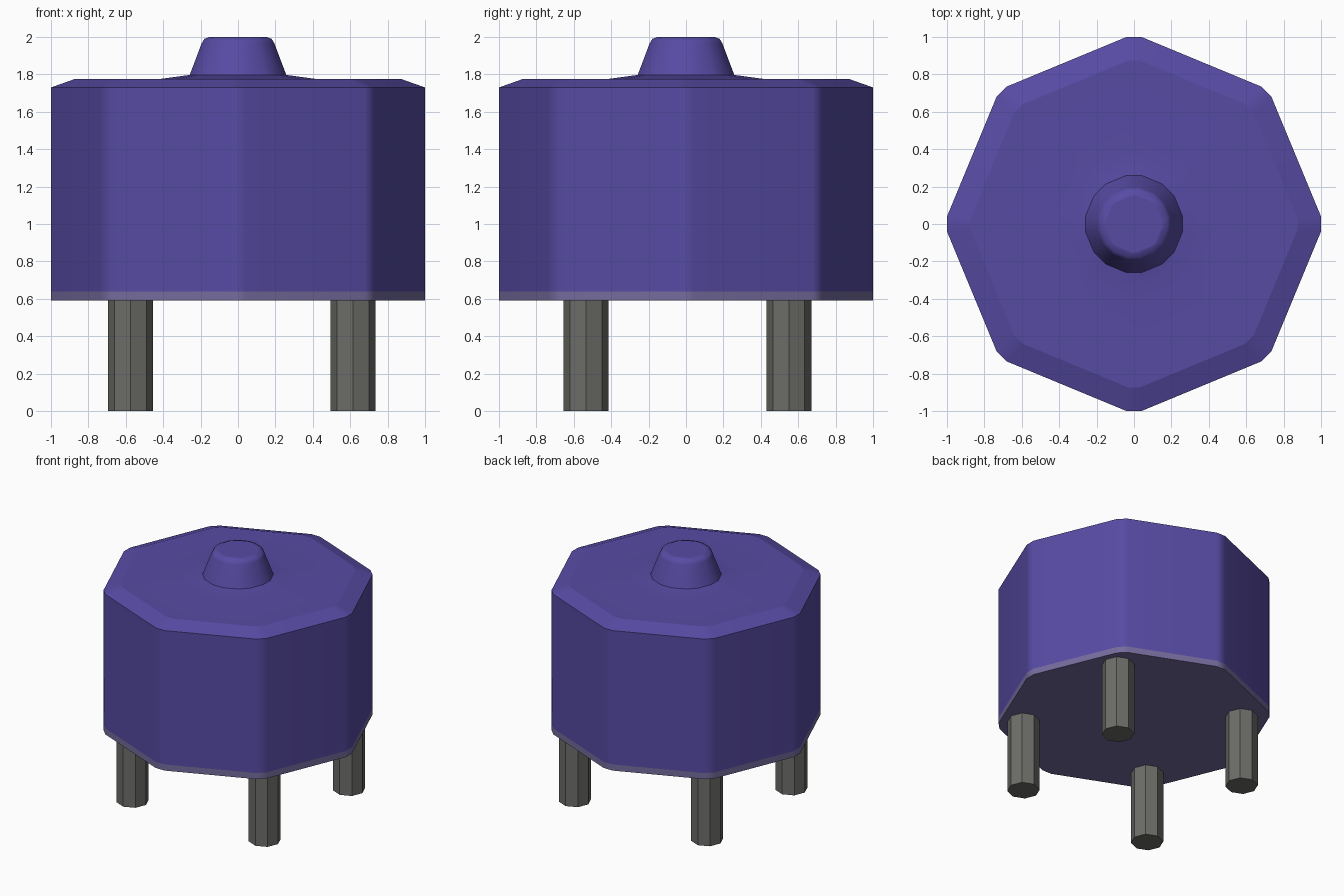
import bpy, bmesh
from math import cos, sin, pi, hypot, atan2

if "Cube" in bpy.data.objects:
    bpy.data.objects.remove(bpy.data.objects["Cube"])


def material(name, rgb):
    m = bpy.data.materials.new(name)
    m.diffuse_color = (*rgb, 1)
    m.use_nodes = True
    m.node_tree.nodes["Principled BSDF"].inputs["Base Color"].default_value = m.diffuse_color
    return m


PURPLE = material("purple", (0.095, 0.07, 0.37))
PALE = material("pale_purple", (0.18, 0.15, 0.34))
GREY = material("dark_grey", (0.15, 0.15, 0.14))


def octagon(r, w):
    """Octagon whose eight corners are cut by flats of half width w."""
    R, da = hypot(r, w), atan2(w, r)
    return [(R * cos(i * pi / 4 + s * da), R * sin(i * pi / 4 + s * da))
            for i in range(8) for s in (-1, 1)]


def lathe(name, rings, mat):
    """Stack cut octagons (radius, half flat, z, sharp) and cap both ends."""
    bm = bmesh.new()
    loops = [[bm.verts.new((x, y, z)) for x, y in octagon(r, w)] for r, w, z, _ in rings]
    n = 16
    for a, b in zip(loops, loops[1:]):
        for i in range(n):
            j = (i + 1) % n
            bm.faces.new((a[i], a[j], b[j], b[i]))
    bm.faces.new(loops[0][::-1])
    bm.faces.new(loops[-1])
    for f in bm.faces:
        f.smooth = True
    for loop, ring in zip(loops, rings):
        if ring[3]:
            for i in range(n):
                bm.edges.get((loop[i], loop[(i + 1) % n])).smooth = False
    me = bpy.data.meshes.new(name)
    bm.to_mesh(me)
    bm.free()
    me.materials.append(mat)
    ob = bpy.data.objects.new(name, me)
    bpy.context.collection.objects.link(ob)
    wn = ob.modifiers.new("flat_sides", "WEIGHTED_NORMAL")
    wn.keep_sharp = True
    return ob


# Base plate band
lathe("base_band", [(1, 0.04, 0.59, True), (1, 0.04, 0.64, True)], PALE)

# Body with chamfered rim, raised collar and central knob
lathe("body", [
    (1, 0.04, 0.64, True),
    (1, 0.04, 1.73, True),
    (0.873, 0.033, 1.775, True),
    (0.42, 0.05, 1.775, False),
    (0.258, 0.045, 1.797, True),
    (0.195, 0.036, 1.965, False),
    (0.18, 0.033, 1.99, False),
    (0.153, 0.012, 2.0, True),
], PURPLE)

# Four octagonal legs
for side, x in (("left", -0.575), ("right", 0.615)):
    for end, y in (("front", -0.535), ("back", 0.55)):
        bpy.ops.mesh.primitive_cylinder_add(vertices=8, radius=0.12, depth=0.6,
                                            location=(x, y, 0.3))
        leg = bpy.context.object
        leg.name = f"{end}_{side}_leg"
        leg.data.materials.append(GREY)
